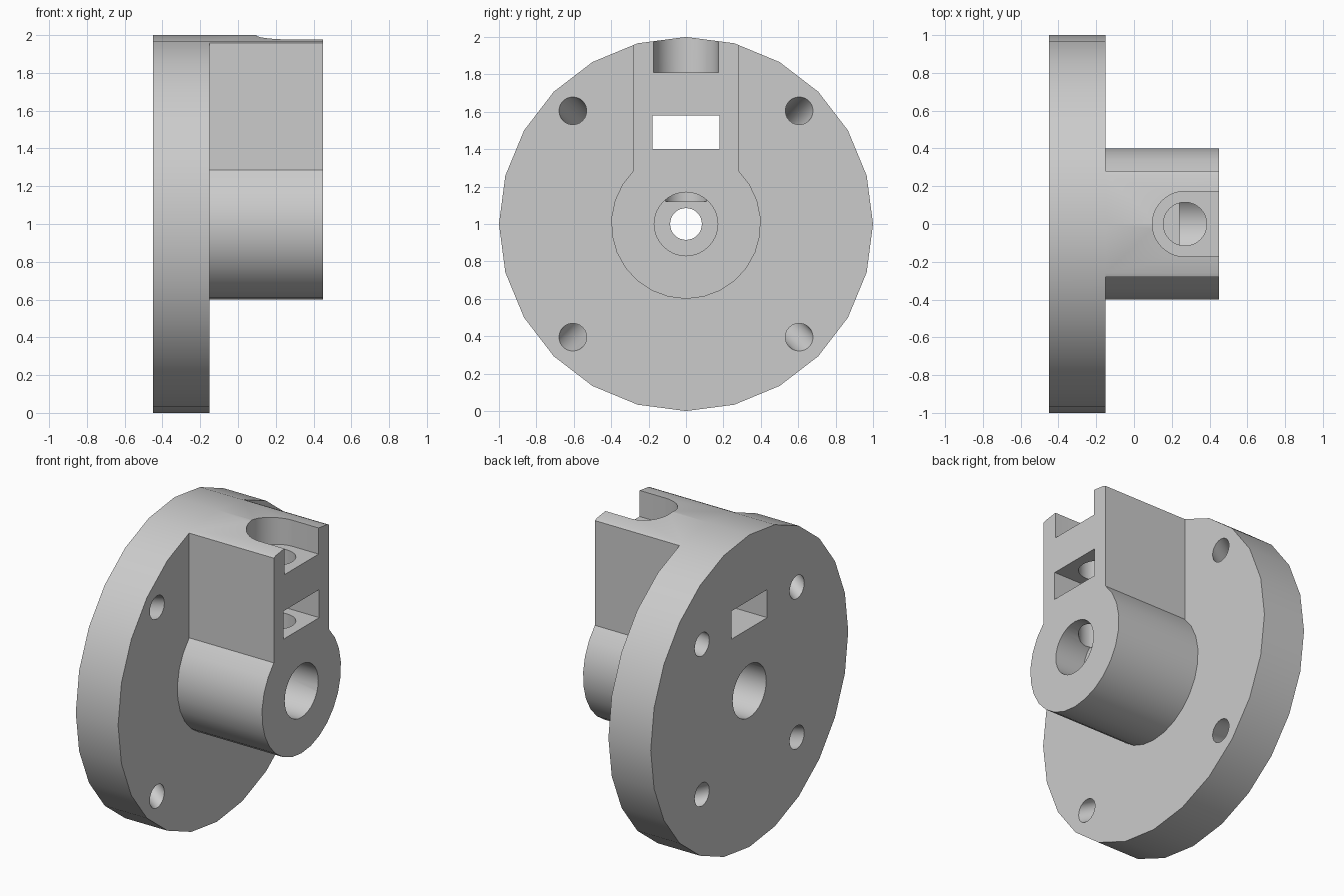
import bpy, bmesh
from math import sin, cos, pi, radians
from mathutils import Vector

if "Cube" in bpy.data.objects:
    bpy.data.objects.remove(bpy.data.objects["Cube"], do_unlink=True)

grey = bpy.data.materials.new("plain grey")
grey.use_nodes = True
colour = (0.6, 0.6, 0.6, 1)
grey.diffuse_color = colour
grey.node_tree.nodes["Principled BSDF"].inputs["Base Color"].default_value = colour

AXIS_Z = 1.0   # height of the main axis
BACK, STEP, TIP = -0.45, -0.15, 0.45


def arc(r, start, end, steps, centre=(0, 0)):
    """Points on an arc, both ends included."""
    angles = [radians(start + (end - start) * i / steps) for i in range(steps + 1)]
    return [(centre[0] + r * cos(a), centre[1] + r * sin(a)) for a in angles]


def circle(r, sides, centre=(0, 0)):
    return arc(r, 0, 360, sides, centre)[:-1]


def prism(name, bottom, top):
    """Closed solid between two matching loops of 3D points."""
    bm = bmesh.new()
    lo = [bm.verts.new(p) for p in bottom]
    hi = [bm.verts.new(p) for p in top]
    bm.faces.new(lo)
    bm.faces.new(hi)
    for i in range(len(lo)):
        j = (i + 1) % len(lo)
        bm.faces.new((lo[i], lo[j], hi[j], hi[i]))
    bmesh.ops.recalc_face_normals(bm, faces=bm.faces)
    mesh = bpy.data.meshes.new(name)
    bm.to_mesh(mesh)
    bm.free()
    mesh.materials.append(grey)
    obj = bpy.data.objects.new(name, mesh)
    bpy.context.collection.objects.link(obj)
    return obj


def along_x(name, profile, x0, x1, shift0=(0, 0), shift1=(0, 0)):
    """Extrude a (y, z) profile along x; the end shifts slant it."""
    def loop(x, s):
        return [(x, y + s[0], AXIS_Z + z + s[1]) for y, z in profile]
    return prism(name, loop(x0, shift0), loop(x1, shift1))


def along_z(name, profile, z0, z1):
    return prism(name, [(x, y, z0) for x, y in profile], [(x, y, z1) for x, y in profile])


def combine(target, tool, operation):
    """Apply a boolean and delete the tool object."""
    mod = target.modifiers.new(operation.title(), 'BOOLEAN')
    mod.operation, mod.solver, mod.object = operation, 'EXACT', tool
    bpy.context.view_layer.objects.active = target
    bpy.ops.object.modifier_apply(modifier=mod.name)
    bpy.data.objects.remove(tool, do_unlink=True)


# Round flange plate
body = along_x("flanged_hub", circle(1, 24), BACK, STEP)

# Round hub with a clamping block reaching up to the flange rim
half = 0.28
hub = arc(0.4, 134.4, 405.6, 20)
rim = [(half, 0.957), (sin(pi / 12), cos(pi / 12)), (0, 1),
       (-sin(pi / 12), cos(pi / 12)), (-half, 0.957)]
combine(body, along_x("hub_block", hub + rim, STEP, TIP), 'UNION')

# Shaft bore with a counterbore at each end
for r, x0, x1 in ((0.085, -0.5, 0.5), (0.17, 0.24, 0.5), (0.17, -0.5, -0.15)):
    combine(body, along_x("bore_cutter", circle(r, 32), x0, x1), 'DIFFERENCE')

# Rectangular slot right through
slot = [(-0.18, 0.4), (0.18, 0.4), (0.18, 0.58), (-0.18, 0.58)]
combine(body, along_x("slot_cutter", slot, -0.5, 0.5), 'DIFFERENCE')

# Open pocket for the screw head, and the screw hole below it
screw = (0.27, 0)
pocket = arc(0.173, 90, 270, 20, screw) + [(0.5, -0.173), (0.5, 0.173)]
combine(body, along_z("pocket_cutter", pocket, 1.81, 2.1), 'DIFFERENCE')
combine(body, along_z("screw_cutter", circle(0.115, 32, screw), 1.12, 1.9), 'DIFFERENCE')

# Four slanted mounting holes, spreading outward toward the hub side
back_at, front_at = 0.46, 0.626   # axis offsets just outside both faces
for sy in (-1, 1):
    for sz in (-1, 1):
        hole = along_x("mount_cutter", circle(0.074, 24), BACK - 0.05, STEP + 0.05,
                       (sy * back_at, sz * back_at), (sy * front_at, sz * front_at))
        combine(body, hole, 'DIFFERENCE')

# Smooth curved walls, keep hard edges
bpy.ops.object.select_all(action='DESELECT')
body.select_set(True)
bpy.context.view_layer.objects.active = body
bpy.ops.object.shade_smooth_by_angle(angle=radians(30))
